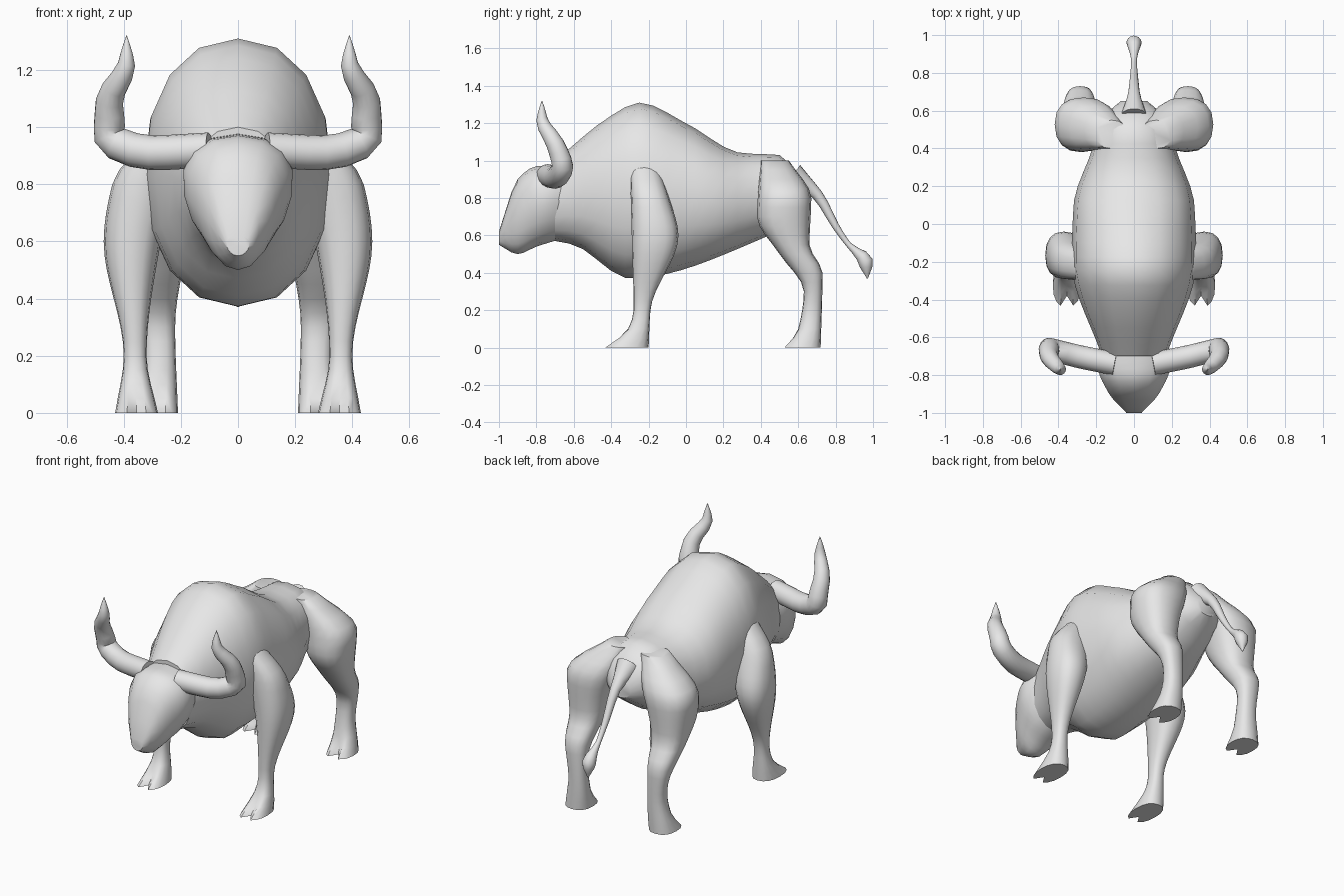
import bpy
import bmesh
from math import cos, sin, pi, radians, copysign
from mathutils import Vector

if "Cube" in bpy.data.objects:
    bpy.data.objects.remove(bpy.data.objects["Cube"])

GREY = (.8, .8, .8, 1)
SIDES = 16

hide = bpy.data.materials.new("grey hide")
hide.use_nodes = True
hide.diffuse_color = GREY
hide.node_tree.nodes["Principled BSDF"].inputs["Base Color"].default_value = GREY


def profile(*points):
    """Return a smooth function through (position, value) points, without overshoot."""
    secants = [(b[1] - a[1]) / (b[0] - a[0]) for a, b in zip(points, points[1:])]
    slopes = [secants[0]]
    for before, after in zip(secants, secants[1:]):
        turning = before * after <= 0
        slopes.append(0 if turning else 2 * before * after / (before + after))
    slopes.append(secants[-1])

    def value(position):
        index = 0
        while index < len(secants) - 1 and position > points[index + 1][0]:
            index += 1
        (start, low), (end, high) = points[index:index + 2]
        span = end - start
        t = (position - start) / span
        blend = t * t * (3 - 2 * t)
        bend = slopes[index] * (1 - t) - slopes[index + 1] * t
        return low + (high - low) * blend + span * t * (1 - t) * bend

    return value


def steps(start, end, count):
    """Evenly spaced positions, with both ends included."""
    return [start + (end - start) * i / count for i in range(count + 1)]


def rounded(power):
    """Unit superellipse; a higher power makes it boxier."""
    angles = [2 * pi * i / SIDES for i in range(SIDES)]
    return [[copysign(abs(v) ** (2 / power), v) for v in (cos(a), sin(a))] for a in angles]


def loft(name, rings, side=1):
    """Skin a list of rings, cap both ends and shade the result smooth."""
    bm = bmesh.new()
    loops = [[bm.verts.new((x * side, y, z)) for x, y, z in ring] for ring in rings]
    for lower, upper in zip(loops, loops[1:]):
        for i in range(SIDES):
            bm.faces.new((lower[i - 1], lower[i], upper[i], upper[i - 1]))
    bm.faces.new(loops[0])
    bm.faces.new(loops[-1])
    bmesh.ops.recalc_face_normals(bm, faces=bm.faces)
    mesh = bpy.data.meshes.new(name)
    bm.to_mesh(mesh)
    bm.free()
    mesh.materials.append(hide)
    part = bpy.data.objects.new(name, mesh)
    bpy.context.collection.objects.link(part)
    bpy.ops.object.select_all(action='DESELECT')
    part.select_set(True)
    bpy.context.view_layer.objects.active = part
    bpy.ops.object.shade_smooth_by_angle(angle=radians(50))


def trunk(name, positions, top, bottom, width, top_heavy):
    """Loft from front to back between a top line and a bottom line."""
    rings = []
    for y in positions:
        middle = (top(y) + bottom(y)) / 2
        height = (top(y) - bottom(y)) / 2
        rings.append([(width(y) * c * (1 + top_heavy * s), y, middle + height * s)
                      for c, s in rounded(2.2)])
    loft(name, rings)


def leg(name, side, inner, outer, front, back):
    """Loft from the ground up between four outlines, with a cleft hoof."""
    rings = []
    for z in steps(0, 1, 20):
        x, half_x = (inner(z) + outer(z)) / 2, (outer(z) - inner(z)) / 2
        y, half_y = (front(z) + back(z)) / 2, (back(z) - front(z)) / 2
        ring = [[x + half_x * c, y + half_y * s, z] for c, s in rounded(2.4)]
        foremost = SIDES * 3 // 4
        ring[foremost][1] += max(0, .1 - z) * .6
        rings.append(ring)
    loft(name, rings, side)


def tube(name, path, radius, side=1):
    """Round tube along a smoothed path; radius is a function from 0 to 1."""
    last = len(path) - 1
    axes = [profile(*enumerate(values)) for values in zip(*path)]
    count = last * 3
    points = [Vector([axis(t) for axis in axes]) for t in steps(0, last, count)]
    rings, across, previous = [], None, None
    for i, point in enumerate(points):
        along = (points[min(i + 1, count)] - points[max(i - 1, 0)]).normalized()
        if previous is None:
            across = along.orthogonal().normalized()
        else:
            across = previous.rotation_difference(along) @ across
        previous = along
        up = along.cross(across)
        rings.append([point + radius(i / count) * (c * across + s * up)
                      for c, s in rounded(2)])
    loft(name, rings, side)


# Humped body, with the neck running into the head
trunk(
    "body", steps(-.7, .65, 18),
    top=profile((-.7, 1), (-.4, 1.24), (-.25, 1.31), (0, 1.2), (.3, 1.04), (.5, 1.03), (.65, .86)),
    bottom=profile((-.7, .57), (-.6, .55), (-.3, .37), (.4, .58), (.65, .75)),
    width=profile((-.7, .17), (-.2, .33), (.1, .32), (.4, .22), (.55, .18), (.65, .07)),
    top_heavy=0,
)

# Head, tapering to a low muzzle
trunk(
    "head", steps(-.6, -1, 12),
    top=profile((-1, .62), (-.9, .9), (-.8, .97), (-.6, .98)),
    bottom=profile((-1, .55), (-.9, .5), (-.8, .54), (-.6, .6)),
    width=profile((-1, .04), (-.9, .13), (-.75, .19), (-.6, .15)),
    top_heavy=.2,
)

# Legs and horns, built once for each side
for label, side in (("left", 1), ("right", -1)):
    leg(
        "front_leg_" + label, side,
        inner=profile((0, .28), (.2, .32), (.6, .27), (1, .15)),
        outer=profile((0, .43), (.2, .4), (.6, .47), (.8, .44), (1, .28)),
        front=profile((0, -.44), (.1, -.31), (.2, -.28), (.6, -.29), (1, -.3)),
        back=profile((0, -.2), (.2, -.19), (.6, -.04), (.8, -.09), (1, -.16)),
    )
    leg(
        "hind_leg_" + label, side,
        inner=profile((0, .21), (.3, .22), (.6, .17), (1, .04)),
        outer=profile((0, .37), (.2, .33), (.5, .38), (.8, .42), (1, .2)),
        front=profile((0, .52), (.1, .6), (.3, .63), (.5, .5), (.7, .38), (1, .4)),
        back=profile((0, .72), (.4, .73), (.55, .66), (.8, .67), (1, .55)),
    )
    tube(
        "horn_" + label,
        [(.1, -.74, .92), (.3, -.7, .91), (.45, -.66, .97),
         (.45, -.7, 1.09), (.39, -.77, 1.22), (.39, -.77, 1.32)],
        radius=lambda t: .06 * (1.02 - t ** 3), side=side,
    )

# Tail with a tufted end
tube(
    "tail",
    [(0, .57, .92), (0, .7, .82), (0, .8, .65), (0, .87, .55), (0, .96, .46), (0, .97, .37)],
    radius=profile((0, .07), (.2, .03), (.6, .015), (.8, .04), (1, .003)),
)
